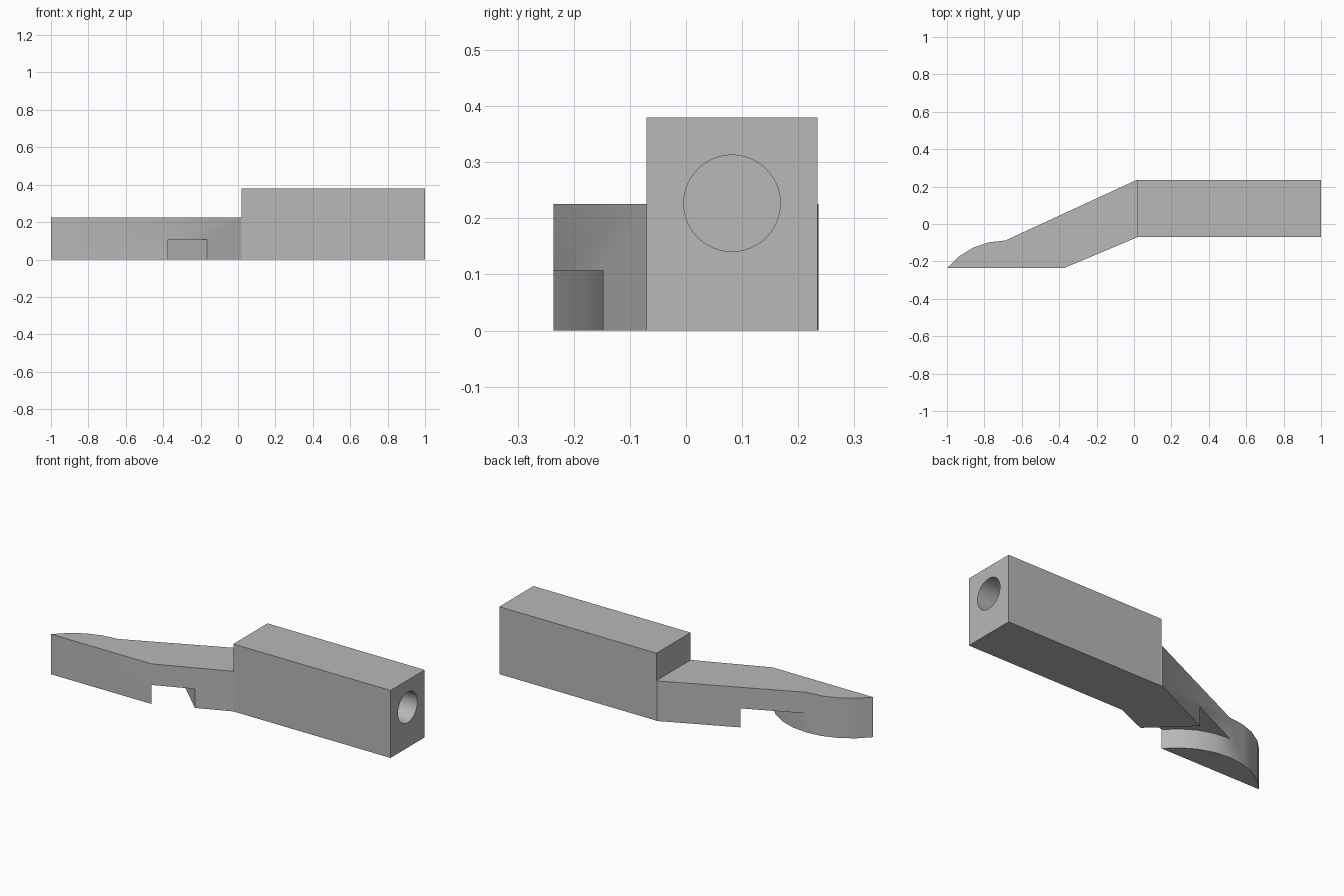
import bpy, bmesh, math

cube = bpy.data.objects.get("Cube")
if cube:
    bpy.data.objects.remove(cube, do_unlink=True)

grey = bpy.data.materials.new("plain grey")
grey.use_nodes = True
colour = (0.48, 0.48, 0.48, 1)
grey.diffuse_color = colour
grey.node_tree.nodes["Principled BSDF"].inputs["Base Color"].default_value = colour


def prism(name, outline, bottom, top):
    """Extrude a plan outline upwards into a solid."""
    bm = bmesh.new()
    face = bm.faces.new([bm.verts.new((x, y, bottom)) for x, y in outline])
    up = bmesh.ops.extrude_face_region(bm, geom=[face])
    verts = [v for v in up["geom"] if isinstance(v, bmesh.types.BMVert)]
    bmesh.ops.translate(bm, verts=verts, vec=(0, 0, top - bottom))
    bmesh.ops.recalc_face_normals(bm, faces=bm.faces[:])
    mesh = bpy.data.meshes.new(name)
    bm.to_mesh(mesh)
    bm.free()
    mesh.materials.append(grey)
    obj = bpy.data.objects.new(name, mesh)
    bpy.context.collection.objects.link(obj)
    return obj


def select(obj):
    bpy.ops.object.select_all(action="DESELECT")
    obj.select_set(True)
    bpy.context.view_layer.objects.active = obj


def cut(obj, cutter):
    """Subtract the cutter, then discard it."""
    cutter.hide_render = True
    select(obj)
    mod = obj.modifiers.new("cut", "BOOLEAN")
    mod.operation = "DIFFERENCE"
    mod.solver = "EXACT"
    mod.object = cutter
    bpy.ops.object.modifier_apply(modifier=mod.name)
    bpy.data.objects.remove(cutter, do_unlink=True)
    select(obj)
    bpy.ops.object.shade_smooth_by_angle(angle=math.radians(30))


# Rounded tip: a circular segment standing on the front edge
FRONT, MID, HALF, RISE = -0.236, -0.6875, 0.3125, 0.148
radius = (HALF ** 2 + RISE ** 2) / (2 * RISE)
spread = math.asin(HALF / radius)


def arc_point(t):
    a = spread * t
    return (MID + radius * math.sin(a), FRONT + RISE - radius * (1 - math.cos(a)))


left_arc = [arc_point(-i / 4) for i in range(5)]
right_arc = [arc_point(i / 4) for i in range(5)]

# Slanted arm ending in the rounded tip
arm = prism("slanted_arm", left_arc + [(-0.375, FRONT), (0.02, -0.07),
                                       (0.02, 0.234), (0.015, 0.236)], 0, 0.226)

# Underside notch between the tip segment and a diagonal wall
notch = prism("notch_cutter", right_arc + [(-0.375, -0.4), (0.1, -0.4),
                                           (-0.57, 0.237), (MID, 0.237)], -0.1, 0.107)
cut(arm, notch)

# Rectangular handle block with a round socket in its end
block = prism("handle_block", [(0.02, -0.07), (1, -0.07), (1, 0.234), (0.02, 0.234)], 0, 0.38)
bpy.ops.mesh.primitive_cylinder_add(vertices=48, radius=0.086, depth=1.2,
                                    location=(1, 0.082, 0.227),
                                    rotation=(0, math.pi / 2, 0))
socket = bpy.context.object
socket.name = "socket_cutter"
socket.data.materials.append(grey)
cut(block, socket)
